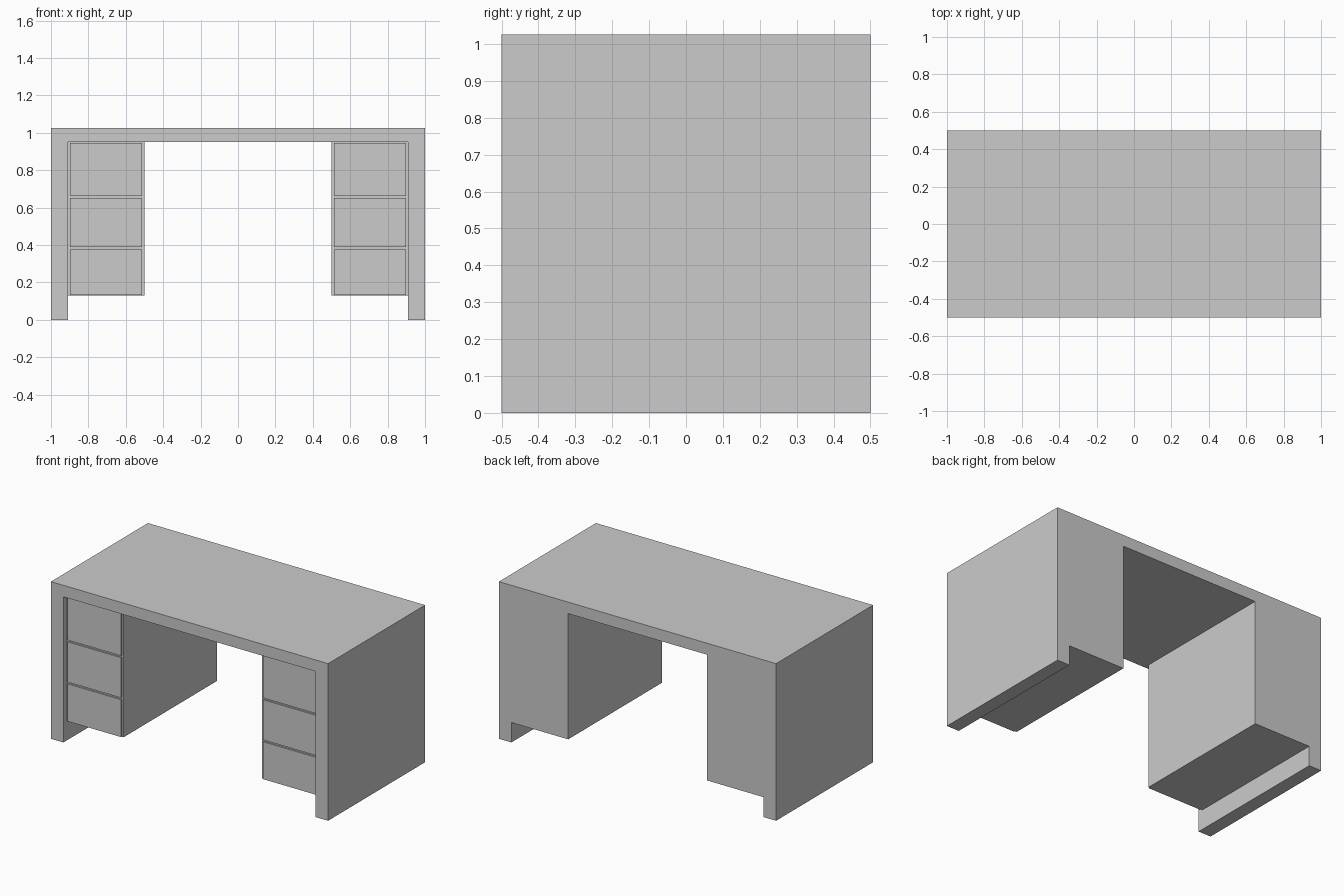
import bpy
import bmesh

cube = bpy.data.objects.get("Cube")
if cube:
    bpy.data.objects.remove(cube, do_unlink=True)

grey = bpy.data.materials.new("light grey")
grey.use_nodes = True
colour = (0.6, 0.6, 0.6, 1)
grey.diffuse_color = colour
grey.node_tree.nodes["Principled BSDF"].inputs["Base Color"].default_value = colour

W, D, H = 1.0, 0.5, 1.025        # half width, half depth, height
SIDE_X, PED_X = 0.91, 0.5        # inner faces of side panels and pedestals
TOP_Z, PED_Z = 0.95, 0.13        # underside of top and of pedestals
PED_Y = -0.465                   # recessed pedestal front


def link(name, bm):
    bmesh.ops.recalc_face_normals(bm, faces=bm.faces)
    mesh = bpy.data.meshes.new(name)
    bm.to_mesh(mesh)
    bm.free()
    mesh.materials.append(grey)
    obj = bpy.data.objects.new(name, mesh)
    bpy.context.collection.objects.link(obj)
    return obj


def box(name, x, y, z):
    """Box spanning the given (low, high) ranges."""
    bm = bmesh.new()
    bmesh.ops.create_cube(bm, size=1)
    for v in bm.verts:
        v.co = [r[0] if c < 0 else r[1] for c, r in zip(v.co, (x, y, z))]
    return link(name, bm)


# Desk shell: top and both side panels as one extruded profile
bm = bmesh.new()
profile = [(-W, 0), (-W, H), (W, H), (W, 0),
           (SIDE_X, 0), (SIDE_X, TOP_Z), (-SIDE_X, TOP_Z), (-SIDE_X, 0)]
face = bm.faces.new([bm.verts.new((x, -D, z)) for x, z in profile])
back = bmesh.ops.extrude_face_region(bm, geom=[face])["geom"]
bmesh.ops.translate(bm, vec=(0, 2 * D, 0),
                    verts=[g for g in back if isinstance(g, bmesh.types.BMVert)])
link("desk_shell", bm)

# Pedestals with three slightly raised drawer fronts each
GAP, INSET, RAISE = 0.012, 0.012, 0.01
levels = [PED_Z, 0.382, 0.656, TOP_Z]
for side, s in (("left", 1), ("right", -1)):
    box(side + "_pedestal", sorted((s * PED_X, s * SIDE_X)),
        (PED_Y, D), (PED_Z, TOP_Z))
    for i in range(3):
        low = levels[i] + (GAP / 2 if i > 0 else 0.002)
        high = levels[i + 1] - GAP / 2
        box(f"{side}_drawer_front_{i + 1}",
            sorted((s * (PED_X + INSET), s * (SIDE_X - INSET))),
            (PED_Y - RAISE, PED_Y + 0.005), (low, high))
